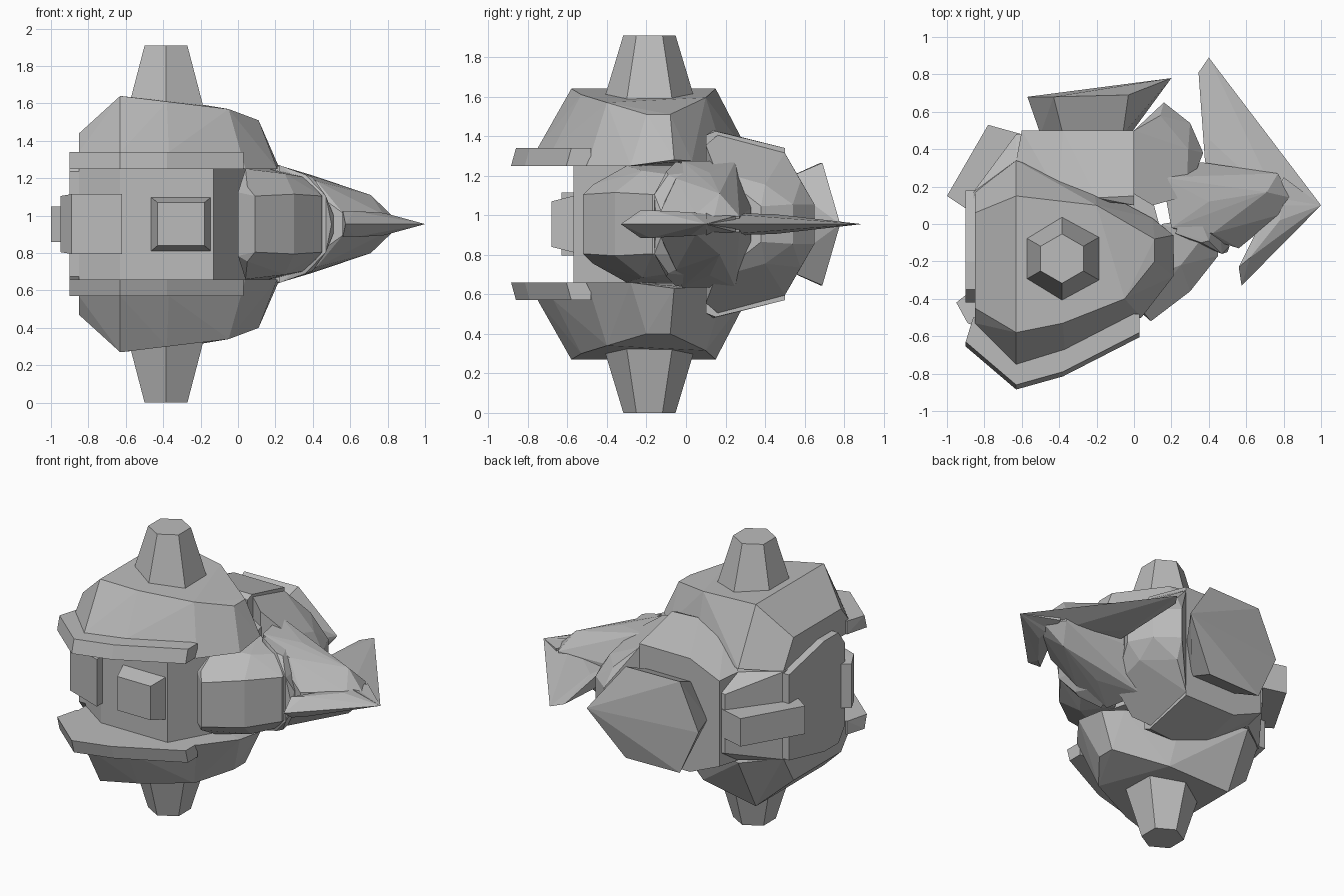
import bpy, bmesh, math

MID = 0.955  # height of the symmetry plane
grey = bpy.data.materials.new("hull_grey")
grey.diffuse_color = (0.5, 0.5, 0.5, 1)


def solid(name, verts):
    """Flat-faced solid wrapped around a few corner points."""
    bm = bmesh.new()
    for v in verts:
        bm.verts.new(v)
    bmesh.ops.remove_doubles(bm, verts=bm.verts[:], dist=0.0005)
    bmesh.ops.convex_hull(bm, input=bm.verts[:])
    bmesh.ops.delete(bm, geom=[v for v in bm.verts if not v.link_faces], context='VERTS')
    bmesh.ops.dissolve_limit(bm, angle_limit=math.radians(2), verts=bm.verts[:], edges=bm.edges[:])
    bmesh.ops.recalc_face_normals(bm, faces=bm.faces[:])
    me = bpy.data.meshes.new(name)
    bm.to_mesh(me)
    bm.free()
    me.materials.append(grey)
    bpy.context.collection.objects.link(bpy.data.objects.new(name, me))


def whole(name, pts):
    """Part crossing the middle plane: (x, y, half height)."""
    solid(name, [(x, y, MID + s * d) for x, y, d in pts for s in (1, -1)])


def pair(name, pts):
    """Upper part and its mirrored lower twin."""
    for side, s in (("upper", 1), ("lower", -1)):
        solid(side + "_" + name, [(x, y, MID + s * d) for x, y, d in pts])


# Domed shells above and below
shell_top = [(-.85, .06, .485), (-.63, .15, .685), (-.2, .1, .64), (.11, -.08, .555),
             (.11, -.2, .555), (-.05, -.4, .615), (-.38, -.53, .655),
             (-.63, -.58, .685), (-.85, -.45, .485)]
shell_rim = [(-.85, .17, .295), (-.63, .34, .32), (-.22, .2, .32), (.1, .03, .32),
             (.21, -.06, .325), (.21, -.28, .295), (.04, -.5, .295), (-.37, -.67, .385),
             (-.63, -.75, .385), (-.85, -.53, .385), (-.63, -.74, .295), (-.85, -.52, .295)]
pair("shell", shell_top + shell_rim)

# Brims round the front
brim = [(-.9, -.63), (-.63, -.86), (-.38, -.79), (.03, -.58), (.03, -.48), (-.86, -.5)]
pair("brim", [(x, y, .385) for x, y in brim] +
     [(x, y - (.025 if y < -.55 else 0), .295) for x, y in brim])

# Six-sided tapered posts
ring = [(math.sin(i * math.pi / 3), math.cos(i * math.pi / 3)) for i in range(6)]
pair("post", [(-.385 + r * c, -.185 + r * s, d)
              for r, d in ((.132, .955), (.245, .58)) for c, s in ring])

# Recessed middle body
whole("core", [(-.85, -.42, .3), (-.63, -.57, .3), (-.13, -.57, .3), (.02, -.3, .3),
               (.15, -.06, .3), (0, .5, .3), (-.63, .48, .2), (-.63, .34, .3), (-.86, .17, .3)])

# Raised block on the front
solid("front_block", [(-.305 + sx * hw, y, MID + sz * hh)
                      for y, hw, hh in ((-.55, .165, .148), (-.68, .125, .115))
                      for sx in (1, -1) for sz in (1, -1)])

# Corner blocks and side plate
whole("front_corner_block", [(-.95, -.42, .15), (-.89, -.53, .16), (-.62, -.63, .16),
                             (-.62, -.5, .16), (-.85, -.34, .15)])
whole("rear_corner_block", [(-1, .15, .095), (-.78, .53, .095), (-.6, .48, .095), (-.85, .05, .095)])
whole("side_plate", [(x, y, d) for x in (-.9, -.83)
                     for y, d in ((.18, .29), (-.2, .375), (-.35, .375), (-.42, .28))])

# Rear body and its right cheek
whole("rear_body", [(-.63, .34, .3), (-.2, .14, .475), (0, .15, .47), (-.6, .5, .29),
                    (-.38, .5, .385), (0, .5, .385), (0, .1, .45), (-.4, .15, .45)])
whole("rear_cheek", [(0, .5, .36), (.16, .65, .1), (.3, .54, .1), (.37, .38, .09), (.28, .15, .27),
                     (0, .16, .45), (.1, .1, .4), (.14, .58, .22), (.29, .4, .2), (0, .5, .1)])

# Flared rear nozzle
whole("nozzle", [(-.5, .48, 0), (-.38, .48, .22), (-.06, .48, .22), (-.02, .48, 0),
                 (-.57, .68, 0), (-.43, .68, .31), (-.03, .69, .31), (.2, .78, 0)])

# Faceted barrel at the front right
whole("barrel", [(.09, -.52, .15), (0, -.44, .17), (.04, -.3, .295), (.05, -.47, .2),
                 (.3, -.36, .16), (.25, -.22, .27), (.45, -.17, .15), (.36, -.08, .25),
                 (.15, 0, .3), (.45, .05, .15)])
whole("collar", [(.51, -.12, .05), (.47, -.16, .15), (.5, -.15, 0), (.4, -.09, .25),
                 (.36, -.1, .265), (.22, -.05, .315), (.3, .15, .27), (.45, .1, .15)])

# Pointed snout
whole("snout", [(.2, -.02, .32), (.15, .25, .32), (.42, -.05, .23), (.5, -.08, .14),
                (.56, -.13, .06), (.4, .12, .26), (.71, .17, .155), (.36, .33, .08),
                (.77, .27, .04), (.84, .14, .03), (.78, .05, .05)])

# Thin crescent blade beyond the snout
whole("blade_rear", [(.4, .89, 0), (.345, .81, 0), (.405, .45, .05), (.38, .33, .05),
                     (1, .1, 0), (.78, .1, .06)])
whole("blade_front", [(1, .1, 0), (.575, -.33, 0), (.56, -.23, .07), (.62, -.18, .07),
                      (.78, .02, .06), (.8, .25, .04)])
